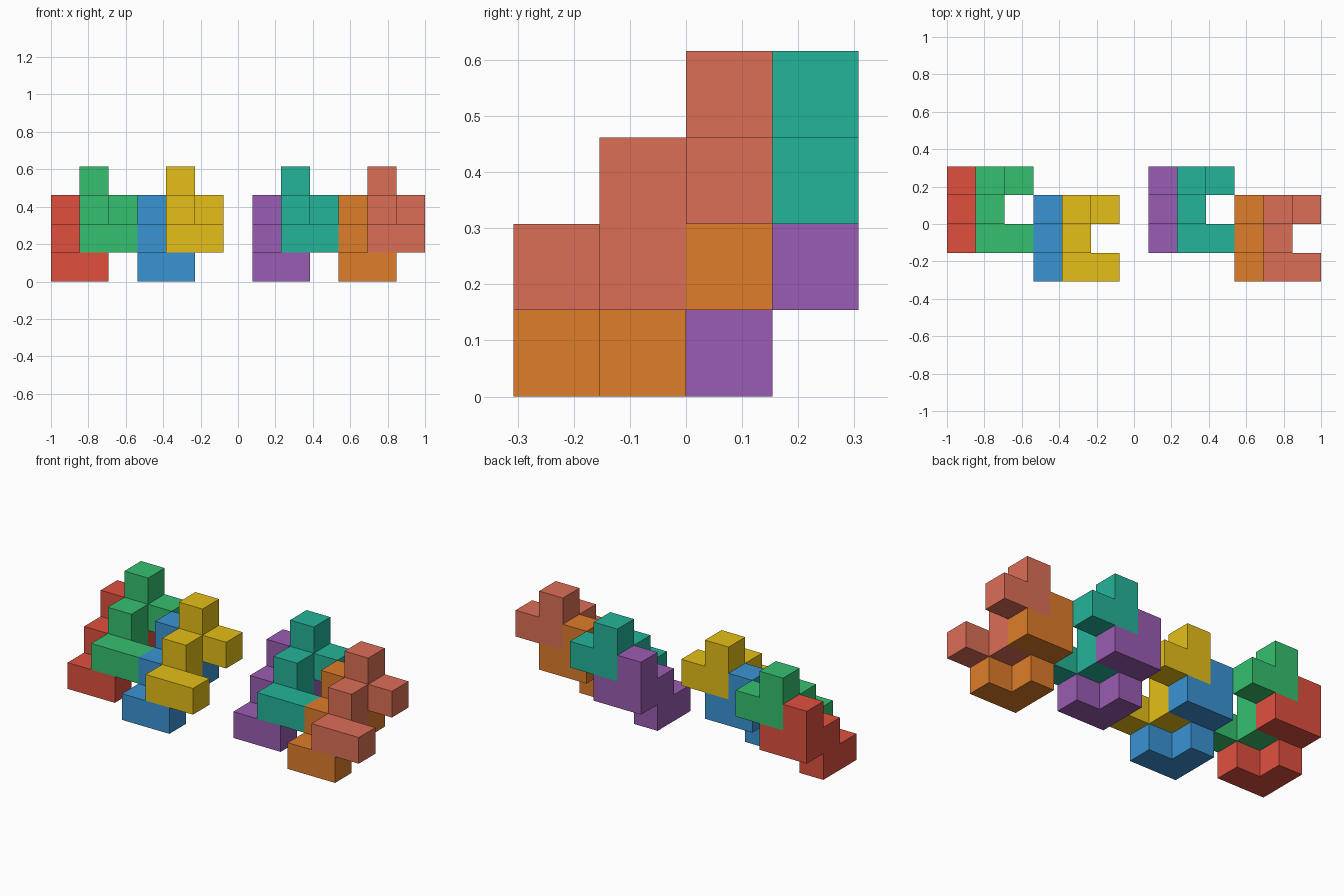
import bpy, bmesh
from mathutils import Vector

if "Cube" in bpy.data.objects:
    bpy.data.objects.remove(bpy.data.objects["Cube"])

U = 2 / 13  # edge of one cube

# One puzzle piece: a staircase of five cubes with two side arms
CELLS = [(0, 0, 0), (0, 1, 0), (0, 1, 1), (0, 2, 1), (0, 2, 2),
         (1, 0, 0), (1, 2, 1)]


def make_material(name, hex_code):
    def linear(c):
        return c / 12.92 if c <= 0.04045 else ((c + 0.055) / 1.055) ** 2.4
    rgb = [linear(int(hex_code[i:i + 2], 16) / 255) for i in (0, 2, 4)]
    mat = bpy.data.materials.new(name)
    mat.diffuse_color = (*rgb, 1)
    mat.use_nodes = True
    mat.node_tree.nodes["Principled BSDF"].inputs["Base Color"].default_value = mat.diffuse_color
    return mat


def piece_mesh(name):
    """Outer skin of the joined cubes, flat areas merged."""
    bm = bmesh.new()
    for cell in CELLS:
        for axis in range(3):
            for side in (0, 1):
                neighbour = list(cell)
                neighbour[axis] += 2 * side - 1
                if tuple(neighbour) in CELLS:
                    continue
                a, b = (axis + 1) % 3, (axis + 2) % 3
                corners = []
                for i, j in ((0, 0), (1, 0), (1, 1), (0, 1)):
                    p = list(cell)
                    p[axis] += side
                    p[a] += i
                    p[b] += j
                    corners.append(bm.verts.new(Vector(p) * U))
                bm.faces.new(corners if side else corners[::-1])
    bmesh.ops.remove_doubles(bm, verts=bm.verts[:], dist=1e-4)
    bmesh.ops.dissolve_limit(bm, angle_limit=0.01, verts=bm.verts[:],
                             edges=bm.edges[:])
    bmesh.ops.recalc_face_normals(bm, faces=bm.faces[:])
    mesh = bpy.data.meshes.new(name)
    bm.to_mesh(mesh)
    bm.free()
    return mesh


# Interlocking pieces: name, colour, grid position
PIECES = [
    ("red", "E0503F", (0, 1, 0)), ("green", "35C06E", (1, 1, 1)),
    ("blue", "3A94D4", (3, 0, 0)), ("yellow", "E6BF18", (4, 0, 1)),
    ("purple", "9A5CB2", (7, 1, 0)), ("teal", "24B498", (8, 1, 1)),
    ("orange", "DE7D2A", (10, 0, 0)), ("brick", "DC6F57", (11, 0, 1)),
]
for colour, code, pos in PIECES:
    mesh = piece_mesh(colour + "_piece")
    mesh.materials.append(make_material(colour, code))
    obj = bpy.data.objects.new(colour + "_piece", mesh)
    obj.location = Vector(pos) * U - Vector((1, 2 * U, 0))
    bpy.context.collection.objects.link(obj)
